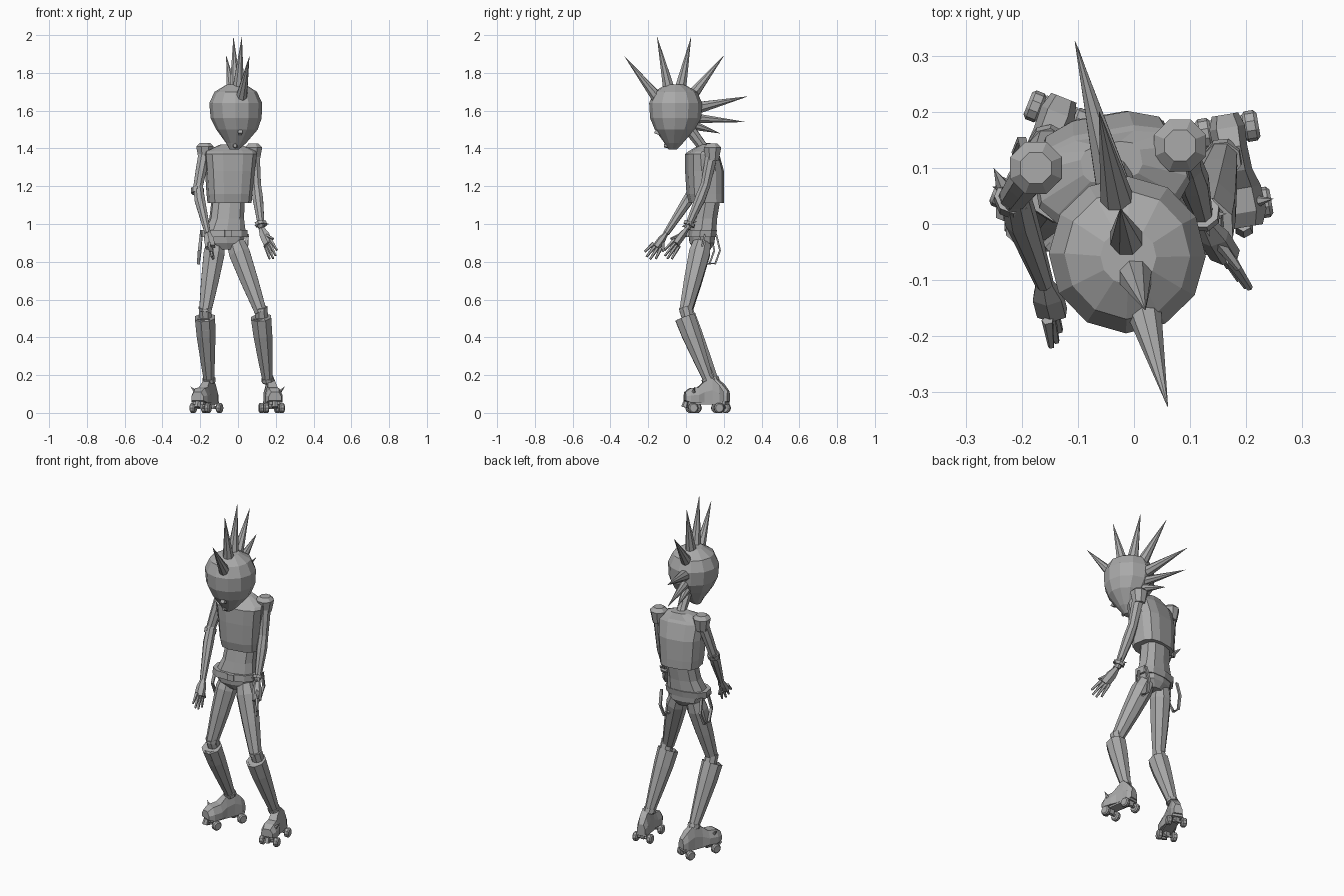
import bpy, bmesh, math
from mathutils import Vector, Matrix

cube = bpy.data.objects.get("Cube")
if cube:
    bpy.data.objects.remove(cube, do_unlink=True)

grey = bpy.data.materials.new("plain grey")
grey.use_nodes = True
grey.diffuse_color = (0.4, 0.4, 0.4, 1)
grey.node_tree.nodes["Principled BSDF"].inputs["Base Color"].default_value = (0.4, 0.4, 0.4, 1)


def finish(name, bm):
    bmesh.ops.recalc_face_normals(bm, faces=bm.faces)
    me = bpy.data.meshes.new(name)
    bm.to_mesh(me)
    bm.free()
    me.materials.append(grey)
    ob = bpy.data.objects.new(name, me)
    bpy.context.collection.objects.link(ob)
    return ob


def skin(name, loops, caps=True, closed=False):
    """Bridge equal rings of points into one flat-shaded mesh."""
    bm = bmesh.new()
    rings = [[bm.verts.new(p) for p in loop] for loop in loops]
    pairs = list(zip(rings, rings[1:])) + ([(rings[-1], rings[0])] if closed else [])
    for a, b in pairs:
        n = len(a)
        for i in range(n):
            bm.faces.new((a[i], a[(i + 1) % n], b[(i + 1) % n], b[i]))
    if caps and not closed:
        bm.faces.new(rings[0])
        bm.faces.new(rings[-1])
    return finish(name, bm)


def stack(name, rows, sides=10, yaw=0.0, power=1.0):
    """Horizontal rings: (z, x, y, half width, half depth)."""
    loops = []
    for z, x, y, w, d in rows:
        loop = []
        for i in range(sides):
            a = math.tau * (i + 0.5) / sides
            c, s = math.cos(a), math.sin(a)
            c, s = (math.copysign(abs(v) ** power, v) for v in (c, s))
            p = Matrix.Rotation(yaw, 3, 'Z') @ Vector((w * c, d * s, 0))
            loop.append(p + Vector((x, y, z)))
        loops.append(loop)
    return skin(name, loops)


def tube(name, pts, radii, sides=8, flat=1.0, caps=True):
    """Rings across a path; flat squeezes one cross direction."""
    pts = [Vector(p) for p in pts]
    loops = []
    for i, p in enumerate(pts):
        d = (pts[min(i + 1, len(pts) - 1)] - pts[max(i - 1, 0)]).normalized()
        u = d.cross(Vector((0, 1, 0)) if abs(d.y) < 0.8 else Vector((0, 0, 1))).normalized()
        v = d.cross(u)
        loops.append([p + radii[i] * (u * math.cos(a) + v * flat * math.sin(a))
                      for a in (math.tau * (k + 0.5) / sides for k in range(sides))])
    return skin(name, loops, caps)


def spike(name, base, tip, r, sides=8):
    return tube(name, [base, tip], [r, r * 0.02], sides)


def band(name, center, axis, r, h, thick=0.008):
    """Short ring around a limb."""
    c, d = Vector(center), Vector(axis).normalized()
    q = d.to_track_quat('Z', 'Y')
    loops = []
    for rr, z in ((r, -h), (r + thick, -h), (r + thick, h), (r, h)):
        loops.append([c + q @ Vector((rr * math.cos(math.tau * k / 8),
                                      rr * math.sin(math.tau * k / 8), z)) for k in range(8)])
    return skin(name, loops, closed=True)


# Head, nose and neck
stack("head", [(1.395, -0.02, -0.07, .025, .022), (1.43, -0.01, -0.065, .055, .05),
               (1.50, -0.005, -0.06, .11, .105), (1.56, -0.01, -0.055, .135, .135),
               (1.64, -0.012, -0.055, .14, .14), (1.70, -0.012, -0.055, .112, .115),
               (1.738, -0.01, -0.058, .05, .05)], 12, math.radians(14))
tube("nose", [(.008, -.12, 1.53), (.012, -.158, 1.482), (.008, -.12, 1.47)],
     [.012, .018, .012], 4)
tube("lips", [(-.014, -.09, 1.415), (-.016, -.115, 1.415)], [.016, .01], 6)
tube("neck", [(-.02, .02, 1.5), (-.03, .08, 1.42), (-.04, .12, 1.36)], [.032, .028, .035])

# Crest of spikes fanning over the head
crest = [((.012, -.13, 1.64), (.06, -.325, 1.887)), ((.0, -.085, 1.69), (.02, -.153, 1.99)),
         ((-.012, -.035, 1.69), (-.024, .027, 1.99)), ((-.025, .015, 1.66), (-.062, .2, 1.89)),
         ((-.03, .04, 1.61), (-.105, .325, 1.675)), ((-.03, .045, 1.56), (-.1, .315, 1.54)),
         ((-.03, .03, 1.525), (-.07, .18, 1.48))]
for i, (b, t) in enumerate(crest):
    spike("crest_spike_%d" % (i + 1), b, t, .036 if i < 5 else .028)

# Torso, vest, belt and pelvis
turn = math.radians(10)
stack("vest", [(1.11, -.045, .108, .115, .088), (1.16, -.045, .102, .12, .095),
               (1.28, -.043, .098, .13, .098), (1.37, -.04, .085, .14, .085),
               (1.385, -.04, .09, .135, .07), (1.42, -.04, .11, .055, .035)], 12, turn, .7)
stack("waist", [(.95, -.072, .088, .115, .07), (1.03, -.06, .1, .092, .066),
                (1.15, -.05, .12, .088, .066)], 10, turn, .8)
stack("belt", [(.93, -.075, .08, .126, .076), (.968, -.075, .085, .128, .078)], 10, turn, .8)
stack("pelvis", [(.865, -.062, .085, .045, .045), (.9, -.07, .085, .1, .066),
                 (.95, -.074, .083, .115, .07)], 10, turn, .8)
tube("buckle", [(-.055, .015, .95), (-.052, .0, .95)], [.026, .026], 4)

# Straps hanging in loops from the belt
for side, x, y in (("right", -.195, .1), ("left", .05, .13)):
    path = [(x, y - .03, .945), (x - .01, y - .05, .86), (x - .015, y - .015, .79),
            (x - .015, y + .025, .79), (x - .005, y + .05, .86), (x, y + .03, .945)]
    tube(side + "_hanging_strap", path, [.011] * 6, 4, .6)


# Arms: shoulder, elbow, wrist and finger tips
arms = {"right": ((-.175, .1, 1.39), (-.215, .045, 1.18), (-.16, -.105, .95), (-.135, -.2, .82)),
        "left": ((.082, .14, 1.385), (.098, .1, 1.19), (.125, .005, .975), (.193, -.105, .825))}
for side, pts in arms.items():
    sh, el, wr, tip = (Vector(p) for p in pts)
    up = (el - sh).normalized()
    tube(side + "_shoulder", [sh + Vector((0, 0, .04)), sh + Vector((0, 0, .02)), sh - Vector((0, 0, .05))],
         [.03, .05, .036])
    tube(side + "_upper_arm", [sh, sh.lerp(el, .5), el], [.034, .031, .026])
    tube(side + "_forearm", [el - up * .02, el.lerp(wr, .25), wr], [.027, .03, .017])
    along = (tip - wr).normalized()
    across = along.cross(Vector((1, 0, 0)) if side == "right" else Vector((1, 1, 0))).normalized()
    if side == "right":
        across = along.cross(Vector((-.3, .5, .6))).normalized()
    palm = wr.lerp(tip, .5)
    tube(side + "_palm", [wr, wr.lerp(tip, .25), palm + along * .01], [.017, .03, .03], 6, .7)
    for k in range(4):
        off = across * (k - 1.5) * .016
        end = tip + off * 1.5 - along * (.018 if k in (0, 3) else 0)
        tube("%s_finger_%d" % (side, k + 1), [palm + off, end], [.011, .006], 5)
    tube(side + "_thumb", [wr.lerp(tip, .2), wr.lerp(tip, .55) + across * .045], [.013, .006], 5)
band("left_bracelet", (.122, .018, 1.0), (.03, -.09, -.2), .02, .009, .012)
band("right_elbow_band", (-.215, .045, 1.175), (0, -.1, -.25), .026, .014)
spike("right_elbow_spike", (-.235, .07, 1.18), (-.25, .1, 1.195), .012, 5)
for k in range(5):
    a = math.tau * k / 5
    b = Vector((.122, .018, 1.0))
    d = Vector((math.cos(a), math.sin(a), math.sin(a) * .4))
    spike("bracelet_stud_%d" % (k + 1), b + d * .028, b + d * .043, .007, 4)

# Legs and tall boots: hip, knee, ankle, heel, toe
legs = {"right": ((-.118, .085, .9), (-.175, .0, .53), (-.153, .15, .16), (-.125, .225), (-.212, .005)),
        "left": ((-.012, .085, .9), (.122, -.005, .53), (.158, .125, .16), (.162, .195), (.195, .0))}
for side, (hip, knee, ankle, heel, toe) in legs.items():
    hip, knee, ankle = Vector(hip), Vector(knee), Vector(ankle)
    tube(side + "_thigh", [hip, hip.lerp(knee, .15), hip.lerp(knee, .55), knee],
         [.05, .06, .05, .034])
    tube(side + "_shin", [knee + Vector((0, 0, .03)), knee.lerp(ankle, .3)], [.036, .036])
    # Open boot shaft with an inner wall
    top = knee + Vector((0, 0, -.03))
    tube(side + "_boot_shaft", [top + Vector((0, .01, -.06)), top, top + Vector((0, 0, .005)),
                                top.lerp(ankle, .25), top.lerp(ankle, .65), ankle],
         [.04, .045, .058, .054, .041, .028])
    band(side + "_ankle_strap", ankle + Vector((0, -.008, .015)), ankle - knee, .026, .01, .009)
    # Skate shoe lofted from heel to toe
    heel, toe = Vector((*heel, 0)), Vector((*toe, 0))
    fwd = (toe - heel).normalized()
    lat = Vector((-fwd.y, fwd.x, 0))
    length = (toe - heel).length

    def at(t, s, z):
        return heel + fwd * (length * t) + lat * s + Vector((0, 0, z))

    sections = [(0, .024, .06, .115), (.12, .032, .055, .15), (.3, .03, .055, .185),
                (.52, .032, .055, .165), (.68, .042, .055, .135),
                (.9, .045, .055, .13), (1.03, .034, .065, .11)]
    skin(side + "_skate_shoe", [[at(t, -w, lo), at(t, w, lo), at(t, w, (lo + hi) / 2),
                                 at(t, w * .6, hi), at(t, -w * .6, hi), at(t, -w, (lo + hi) / 2)]
                                for t, w, lo, hi in sections])
    skin(side + "_skate_plate", [[at(t, -.03, .045), at(t, .03, .045), at(t, .03, .06), at(t, -.03, .06)]
                                 for t in (.03, .97)])
    for row, t in (("rear", .14), ("front", .84)):
        tube("%s_%s_axle" % (side, row), [at(t, -.04, .028), at(t, .04, .028)], [.009] * 2, 6)
        tube("%s_%s_truck" % (side, row), [at(t, 0, .02), at(t, 0, .055)], [.014, .024], 4)
        for s in (-1, 1):
            tube("%s_%s_wheel_%s" % (side, row, "a" if s < 0 else "b"),
                 [at(t, s * .028, .026), at(t, s * .034, .026), at(t, s * .05, .026), at(t, s * .056, .026)],
                 [.021, .0275, .0275, .021], 10)
    tube(side + "_toe_stop", [at(1.0, 0, .06), at(1.04, 0, .03)], [.014, .018], 6)
    out = 1 if side == "left" else -1
    outward = lat * (1 if lat.x * out > 0 else -1)
    base = at(.82, 0, .11) + outward * .03
    spike(side + "_shoe_spike", base, base + outward * .03 + Vector((0, 0, .03)), .011, 5)
